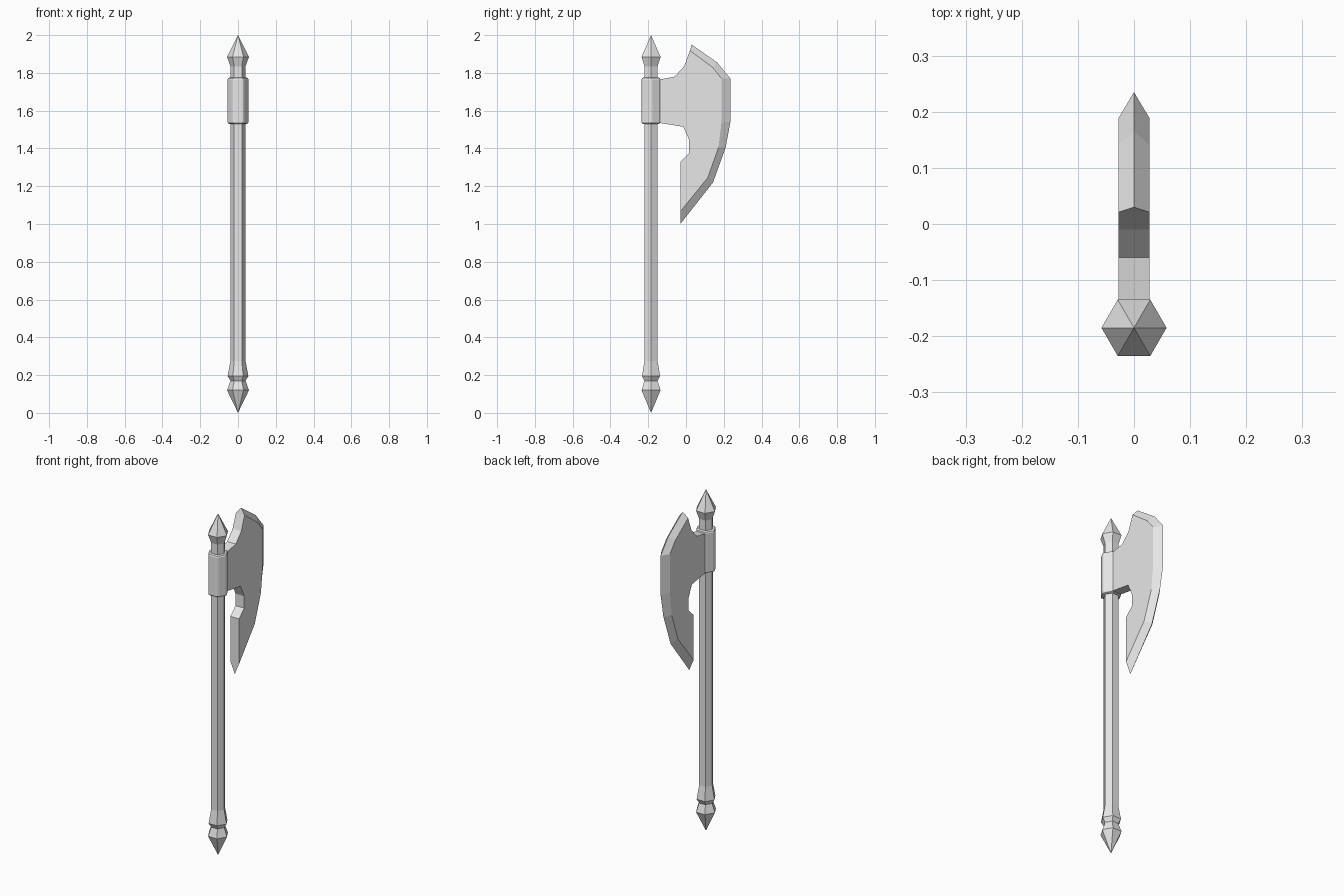
import bpy
import math

if "Cube" in bpy.data.objects:
    bpy.data.objects.remove(bpy.data.objects["Cube"], do_unlink=True)

steel = bpy.data.materials.new("grey steel")
steel.use_nodes = True
GREY = (0.8, 0.8, 0.8, 1.0)
steel.diffuse_color = GREY
steel.node_tree.nodes["Principled BSDF"].inputs["Base Color"].default_value = GREY

SIDES = 6
AXIS_Y = -0.185


def add_object(name, verts, faces):
    mesh = bpy.data.meshes.new(name)
    mesh.from_pydata(verts, [], faces)
    mesh.materials.append(steel)
    obj = bpy.data.objects.new(name, mesh)
    bpy.context.collection.objects.link(obj)
    return obj


def turned(name, profile):
    """Six-sided part from (radius, z) pairs, bottom to top; radius 0 is a point."""
    verts, rings, faces = [], [], []
    for radius, z in profile:
        count = SIDES if radius else 1
        first = len(verts)
        for i in range(count):
            a = math.tau * i / SIDES
            verts.append((radius * math.cos(a), AXIS_Y + radius * math.sin(a), z))
        rings.append([first + i % count for i in range(SIDES)])
    for low, high in zip(rings, rings[1:]):
        for i in range(SIDES):
            j = (i + 1) % SIDES
            face = [low[i], low[j], high[j], high[i]]
            faces.append(list(dict.fromkeys(face)))
    if profile[0][0]:
        faces.append(rings[0][::-1])
    if profile[-1][0]:
        faces.append(rings[-1])
    return add_object(name, verts, faces)


# Handle with pommel, flared grip end and top spike
THIN, WIDE = 0.04, 0.058
turned("pommel", [(0, 0), (WIDE, 0.12), (THIN, 0.17)])
turned("shaft", [(THIN, 0.17), (0.055, 0.195), (THIN, 0.275), (THIN, 1.835)])
turned("top_spike", [(THIN, 1.835), (WIDE, 1.885), (0, 2.0)])

# Collar with softened edges
collar = turned("collar", [(WIDE, 1.53), (WIDE, 1.775)])
bevel = collar.modifiers.new("soft edges", "BEVEL")
bevel.width = 0.01
bevel.segments = 2
bevel.limit_method = "ANGLE"

# Blade outlines as (y, z): sharp ridge, start of its bevel, and the blunt back
ridge = [(0.03, 1.95), (0.165, 1.855), (0.235, 1.77), (0.235, 1.54),
         (0.21, 1.405), (0.143, 1.22), (-0.03, 1.0)]
inner = [(0.021, 1.918), (0.14, 1.83), (0.188, 1.77), (0.188, 1.54),
         (0.172, 1.405), (0.115, 1.245), (-0.03, 1.066)]
back = [(-0.03, 1.33), (0.017, 1.375), (0.017, 1.445), (-0.015, 1.515),
        (-0.14, 1.535), (-0.16, 1.535), (-0.16, 1.765), (-0.14, 1.765),
        (-0.06, 1.78), (-0.01, 1.835)]
HALF = 0.028
cheek = inner + back
n, m = len(cheek), len(ridge)
verts = [(HALF, y, z) for y, z in cheek]
verts += [(-HALF, y, z) for y, z in cheek]
verts += [(0, y, z) for y, z in ridge]
edge = 2 * n

# Flat cheeks, then bevels to the cutting edge, blunt back strip and end caps
faces = [list(range(n))[::-1], list(range(n, edge))]
for i in range(m - 1):
    faces.append([i, i + 1, edge + i + 1, edge + i])
    faces.append([n + i, edge + i, edge + i + 1, n + i + 1])
for i in range(m - 1, n):
    j = (i + 1) % n
    faces.append([i, j, n + j, n + i])
faces += [[0, edge, n], [m - 1, n + m - 1, edge + m - 1]]
blade = add_object("blade", verts, faces)

# Make the blade normals point outwards
import bmesh
bm = bmesh.new()
bm.from_mesh(blade.data)
bmesh.ops.recalc_face_normals(bm, faces=bm.faces)
bm.to_mesh(blade.data)
bm.free()
